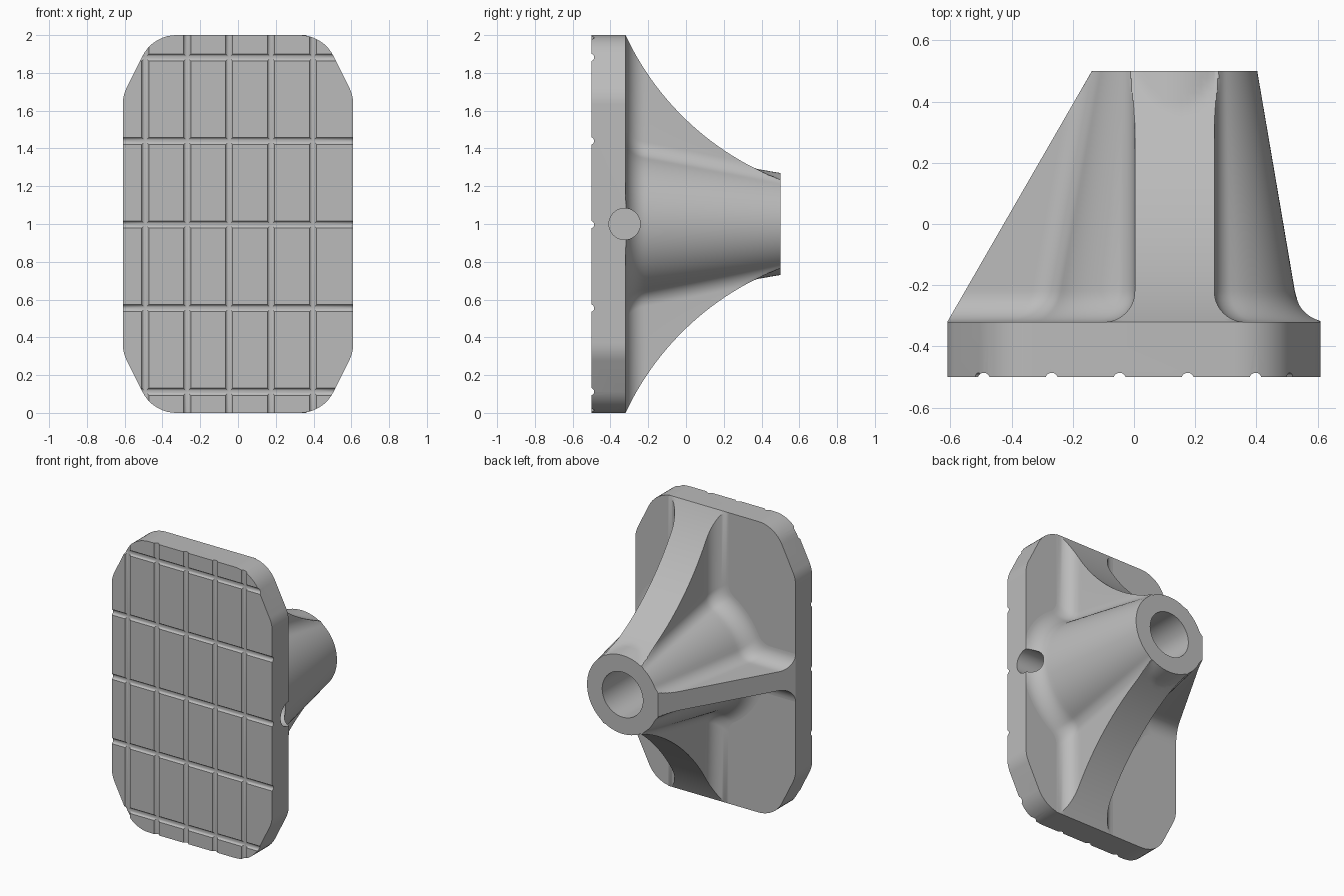
import bpy, bmesh
from math import sin, cos, tan, pi, sqrt, atan2, radians
from mathutils import Vector, Matrix

cube = bpy.data.objects.get("Cube")
if cube:
    bpy.data.objects.remove(cube, do_unlink=True)

grey = bpy.data.materials.new("plain grey")
grey.use_nodes = True
COLOUR = (0.5, 0.5, 0.5, 1)
grey.diffuse_color = COLOUR
grey.node_tree.nodes["Principled BSDF"].inputs["Base Color"].default_value = COLOUR

CX, CZ = 0.1325, 1.0               # hub axis
FRONT, SEAT, BACK = -0.5, -0.32, 0.5
HALF_X, HALF_Z = 0.61, 1.0
FILLET = 0.1


def make_object(name, bm):
    bmesh.ops.recalc_face_normals(bm, faces=bm.faces)
    mesh = bpy.data.meshes.new(name)
    bm.to_mesh(mesh)
    bm.free()
    mesh.materials.append(grey)
    obj = bpy.data.objects.new(name, mesh)
    bpy.context.collection.objects.link(obj)
    return obj


def loft(name, rings):
    """Skin a list of equal closed rings and cap both ends."""
    bm = bmesh.new()
    loops = [[bm.verts.new(p) for p in ring] for ring in rings]
    n = len(loops[0])
    for a, b in zip(loops, loops[1:]):
        for i in range(n):
            j = (i + 1) % n
            bm.faces.new((a[i], a[j], b[j], b[i]))
    bm.faces.new(loops[0])
    bm.faces.new(loops[-1])
    return make_object(name, bm)


def rod(name, start, end, radius, sides):
    start, end = Vector(start), Vector(end)
    turn = (end - start).to_track_quat('Z', 'Y').to_matrix().to_4x4()
    bm = bmesh.new()
    bmesh.ops.create_cone(bm, cap_ends=True, segments=sides, radius1=radius,
                          radius2=radius, depth=(end - start).length,
                          matrix=Matrix.Translation((start + end) / 2) @ turn)
    return make_object(name, bm)


def carve(obj, cutter):
    mod = obj.modifiers.new("cut", 'BOOLEAN')
    mod.operation = 'DIFFERENCE'
    mod.solver = 'EXACT'
    mod.object = cutter
    select(obj)
    bpy.ops.object.modifier_apply(modifier=mod.name)


def select(obj):
    bpy.ops.object.select_all(action='DESELECT')
    obj.select_set(True)
    bpy.context.view_layer.objects.active = obj


def rounded(corners, radius, steps=8):
    """Round every corner of a convex polygon."""
    out = []
    for i, p in enumerate(corners):
        a = (corners[i - 1] - p).normalized()
        b = (corners[(i + 1) % len(corners)] - p).normalized()
        half = a.angle(b) / 2
        centre = p + (a + b).normalized() * radius / sin(half)
        s = p + a * radius / tan(half) - centre
        e = p + b * radius / tan(half) - centre
        for k in range(steps + 1):
            d = s.lerp(e, k / steps).normalized() * radius
            out.append(centre + d)
    return out


# base plate: octagon with softened corners
quarter = [Vector((HALF_X, 0.68)), Vector((0.45, HALF_Z))]
half = quarter + [Vector((-p.x, p.y)) for p in reversed(quarter)]
outline = rounded(half + [-p for p in half], 0.2)
plate = loft("base_plate", [[(p.x, y, p.y + CZ) for p in outline] for y in (FRONT, SEAT)])


# hub with three ribs: one section per depth
def rib_height(y):
    """Concave arc of the upper and lower ribs."""
    a, b = Vector((SEAT, HALF_Z)), Vector((BACK, 0.235))
    chord = b - a
    radius = chord.length / 2 / sin(radians(22))
    normal = Vector((-chord.y, chord.x)).normalized()
    centre = (a + b) / 2 + normal * radius * cos(radians(22))
    return centre.y - sqrt(max(0, radius ** 2 - (y - centre.x) ** 2))


def rib_reach(y):
    """Sloped edge of the side rib, measured from the hub axis."""
    t = (y - SEAT) / (BACK - SEAT)
    return (HALF_X + CX) * (1 - t) + 0.27 * t


def section(y):
    rise = min(y - SEAT, FILLET)
    flare = FILLET - sqrt(max(0, FILLET ** 2 - (FILLET - rise) ** 2))
    r = 0.27 + 0.171 * (BACK - y) + flare
    top, reach = rib_height(y), rib_reach(y)
    ribs = [(pi / 2, 0.13 + flare), (pi, 0.065 + flare), (3 * pi / 2, 0.13 + flare)]
    pts, spans = [], []
    for angle, w in ribs:
        cu = sqrt((r + FILLET) ** 2 - (w + FILLET) ** 2)
        phi = atan2(w + FILLET, cu)
        spans.append((angle - phi, angle + phi))
        side = []
        for k in range(11):
            th = phi - pi + (pi / 2 - phi) * k / 10
            side.append((cu + FILLET * cos(th), w + FILLET + FILLET * sin(th)))
        ends = [(9, w * (1 - k / 6)) for k in range(13)]
        strip = [(u, -v) for u, v in side] + [(u, -v) for u, v in ends]
        strip += list(reversed(side))
        limit = reach if angle == pi else top
        rib = []
        for u, v in strip:
            hub = sqrt(max(0, r * r - v * v))
            u = min(u, max(limit, hub))
            rib.append((u * cos(angle) - v * sin(angle), u * sin(angle) + v * cos(angle)))
        pts.append(rib)
    ring = []
    for i, rib in enumerate(pts):
        ring += rib
        start = spans[i][1]
        stop = spans[(i + 1) % 3][0] + (2 * pi if i == 2 else 0)
        n = 40 if i == 2 else 10
        for k in range(1, n):
            a = start + (stop - start) * k / n
            ring.append((r * cos(a), r * sin(a)))
    return [(min(x + CX, HALF_X), y, z + CZ) for x, z in ring]


depths = [SEAT + FILLET * (1 - cos(pi / 2 * k / 10)) for k in range(11)]
depths += [SEAT + FILLET + (BACK - SEAT - FILLET) * k / 30 for k in range(1, 31)]
hub = loft("ribbed_hub", [section(y) for y in depths])

# hub bore, side hole and grip grooves
cutters = [rod("bore_cutter", (CX, -0.3, CZ), (CX, 0.6, CZ), 0.155, 64)]
carve(hub, cutters[0])
side_hole = rod("side_hole_cutter", (0.34, -0.325, CZ), (0.8, -0.325, CZ), 0.083, 48)
cutters.append(side_hole)
for part in (hub, plate):
    carve(part, side_hole)
for i in range(-2, 3):
    x, z, y = -0.047 + i * 0.222, CZ - 0.003 + i * 0.4425, FRONT - 0.006
    for start, end in (((x, y, -0.2), (x, y, 2.2)), ((-0.8, y, z), (0.8, y, z))):
        groove = rod("groove_cutter", start, end, 0.02, 20)
        carve(plate, groove)
        cutters.append(groove)
for cutter in cutters:
    bpy.data.objects.remove(cutter, do_unlink=True)

for part in (plate, hub):
    select(part)
    bpy.ops.object.shade_smooth_by_angle(angle=radians(30))
